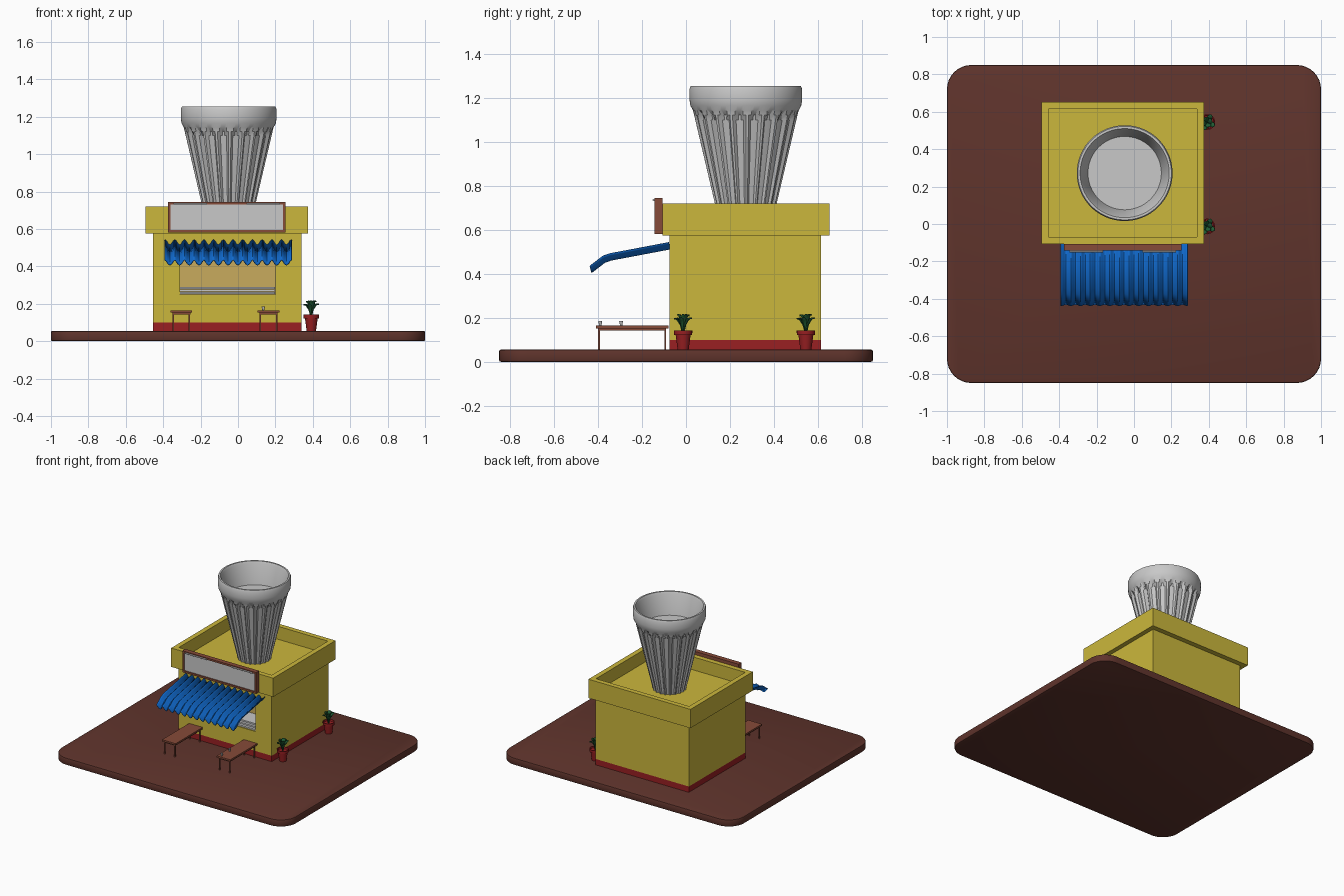
import bpy, bmesh, math
from mathutils import Matrix, Vector

if "Cube" in bpy.data.objects:
    bpy.data.objects.remove(bpy.data.objects["Cube"])


def material(name, r, g, b):
    m = bpy.data.materials.new(name)
    m.use_nodes = True
    m.diffuse_color = (r, g, b, 1)
    m.node_tree.nodes["Principled BSDF"].inputs["Base Color"].default_value = (r, g, b, 1)
    return m


YELLOW = material("yellow_plaster", .6, .475, .045)
TAN = material("tan_interior", .58, .41, .11)
EARTH = material("brown_ground", .115, .034, .025)
GREY = material("light_grey", .58, .58, .58)
BLUE = material("awning_blue", .005, .14, .6)
RED = material("dark_red", .32, .014, .016)
WOOD = material("wood_brown", .24, .07, .04)
GREEN = material("leaf_green", .015, .11, .035)


def finish(name, bm, *mats, smooth=None):
    bmesh.ops.recalc_face_normals(bm, faces=bm.faces)
    me = bpy.data.meshes.new(name)
    bm.to_mesh(me)
    bm.free()
    for m in mats:
        me.materials.append(m)
    ob = bpy.data.objects.new(name, me)
    bpy.context.collection.objects.link(ob)
    if smooth:
        bpy.ops.object.select_all(action='DESELECT')
        ob.select_set(True)
        bpy.context.view_layer.objects.active = ob
        bpy.ops.object.shade_smooth_by_angle(angle=math.radians(smooth))
    return ob


def box_mesh(x, y, z):
    bm = bmesh.new()
    bmesh.ops.create_cube(bm, size=1)
    for v in bm.verts:
        v.co = [lo + (c + .5) * (hi - lo) for c, (lo, hi) in zip(v.co, (x, y, z))]
    return bm


def box(name, x, y, z, mat):
    return finish(name, box_mesh(x, y, z), mat)


def facing(bm, direction):
    bm.normal_update()
    return max(bm.faces, key=lambda f: f.normal.dot(Vector(direction)))


def sink(bm, face, border, depth):
    """Inset a face, then push it straight inwards."""
    bmesh.ops.inset_region(bm, faces=[face], thickness=border, use_even_offset=True)
    shift = -face.normal * depth
    new = bmesh.ops.extrude_discrete_faces(bm, faces=[face])["faces"][0]
    bmesh.ops.translate(bm, verts=new.verts, vec=shift)
    return new


def lathe(name, rings, count, mat, centre, radius=None, smooth=35):
    """Join rings of (radius, z, tag) and cap both ends."""
    bm = bmesh.new()
    loops = []
    for ring in rings:
        loop = []
        for i in range(count):
            r = radius(ring, i) if radius else ring[0]
            a = math.tau * i / count
            loop.append(bm.verts.new((centre[0] + r * math.cos(a),
                                      centre[1] + r * math.sin(a), ring[1])))
        loops.append(loop)
    for a, b in zip(loops, loops[1:]):
        for i in range(count):
            j = (i + 1) % count
            bm.faces.new((a[i], a[j], b[j], b[i]))
    bm.faces.new(loops[0])
    bm.faces.new(loops[-1])
    return finish(name, bm, mat, smooth=smooth)


# Ground slab with rounded corners
bm = box_mesh((-1, 1), (-.85, .85), (0, .055))
corners = [e for e in bm.edges if abs(e.verts[0].co.z - e.verts[1].co.z) > .01]
bmesh.ops.bevel(bm, geom=corners, offset=.13, segments=8, profile=.5, affect='EDGES')
rims = [e for e in bm.edges if abs(e.verts[0].co.z - e.verts[1].co.z) < .001]
bmesh.ops.bevel(bm, geom=rims, offset=.008, segments=2, profile=.5, affect='EDGES')
finish("ground", bm, EARTH, smooth=35)

# Building with serving window
WX, WY = (-.455, .34), (-.075, .615)
box("plinth", WX, WY, (.055, .1), RED)
walls = box("walls", WX, WY, (.1, .58), YELLOW)
cutter = box("window_cutter", (-.31, .2), (-.2, .1), (.25, .51), YELLOW)
cutter.hide_render = True
cut = walls.modifiers.new("window", 'BOOLEAN')
cut.operation, cut.solver, cut.object = 'DIFFERENCE', 'EXACT', cutter
bpy.context.view_layer.objects.active = walls
bpy.ops.object.modifier_apply(modifier=cut.name)
bpy.data.objects.remove(cutter)
box("window_back", (-.31, .2), (.092, .1), (.25, .51), TAN)
for k in range(3):
    z = .252 + k * .014
    box(f"counter_step_{k}", (-.309, .199), (-.07 + k * .015, .09), (z, z + .011), GREY)

# Parapet with sunken roof
bm = box_mesh((-.495, .375), (-.107, .653), (.575, .72))
sink(bm, facing(bm, (0, 0, 1)), .038, .1)
finish("parapet", bm, YELLOW)

# Sign with framed panel and lamp tubes
bm = box_mesh((-.375, .255), (-.143, -.107), (.58, .745))
panel = sink(bm, facing(bm, (0, -1, 0)), .014, .008)
panel.material_index = 1
finish("sign", bm, WOOD, GREY)
for side, x in (("right", -.255), ("left", .135)):
    bm = bmesh.new()
    bmesh.ops.create_cone(bm, segments=10, radius1=.005, radius2=.005, depth=.18, cap_ends=True,
                          matrix=Matrix.Translation((x, -.147, .735)) @ Matrix.Rotation(math.pi / 2, 4, 'Y'))
    finish(f"sign_lamp_{side}", bm, GREY, smooth=35)

# Corrugated awning
bm = bmesh.new()
WAVES, STEPS = 13, 6
path = [(-.075, .53), (-.345, .479), (-.375, .468), (-.435, .422)]
rows = []
for y, z in path:
    rows.append([])
    for i in range(WAVES * STEPS + 1):
        t = i / (WAVES * STEPS)
        wave = .014 * math.cos(math.tau * WAVES * t)
        rows[-1].append(bm.verts.new((-.39 + .675 * t, y - wave * .25, z + wave)))
for a, b in zip(rows, rows[1:]):
    for i in range(WAVES * STEPS):
        bm.faces.new((a[i], a[i + 1], b[i + 1], b[i]))
awning = finish("awning", bm, BLUE, smooth=25)
awning.modifiers.new("thickness", 'SOLIDIFY').thickness = .005

# Giant fluted tumbler on the roof
FLUTES, SEG = 20, 6
cup_rings = [(.117, .62, 1), (.23, 1.1, 1), (.235, 1.122, 2), (.24, 1.142, 0),
             (.252, 1.165, 0), (.256, 1.19, 0), (.256, 1.24, 0), (.25, 1.255, 0),
             (.238, 1.255, 0), (.23, 1.24, 0), (.196, 1.09, 0)]


def fluted(ring, i):
    k = i % SEG
    grooved = (ring[2] == 1 and k > 1) or (ring[2] == 2 and k in (3, 4))
    return ring[0] * (.925 if grooved else 1)


lathe("roof_tumbler", cup_rings, FLUTES * SEG, GREY, (-.05, .272), fluted, 30)

# Benches
for side, x in (("right", -.303), ("left", .163)):
    box(f"bench_top_{side}", (x - .058, x + .058), (-.41, -.08), (.152, .165), WOOD)
    box(f"bench_apron_{side}", (x - .048, x + .048), (-.4, -.09), (.142, .152), WOOD)
    for sx in (-1, 1):
        for y in (-.396, -.094):
            cx = x + sx * .043
            box(f"bench_leg_{side}", (cx - .004, cx + .004), (y - .004, y + .004), (.055, .145), WOOD)

# Small glasses on the left bench
for n, y in enumerate((-.39, -.295)):
    lathe(f"small_glass_{n}", [(.005, .165), (.009, .186), (.007, .186), (.005, .17)],
          12, GREY, (.135, y))


def leaf(name, centre, angle, reach, height):
    bm = bmesh.new()
    rows = []
    for t, width in ((0, .004), (.35, .008), (.65, .015), (.88, .012), (1, .003)):
        r = reach * t ** 1.4
        z = .125 + height * math.sin(t * 1.7)
        rows.append([bm.verts.new((r, s * width, z + abs(s) * .005)) for s in (-1, 0, 1)])
    for a, b in zip(rows, rows[1:]):
        for i in range(2):
            bm.faces.new((a[i], a[i + 1], b[i + 1], b[i]))
    turn = Matrix.Translation((*centre, 0)) @ Matrix.Rotation(angle, 4, 'Z')
    bmesh.ops.transform(bm, matrix=turn, verts=bm.verts)
    ob = finish(name, bm, GREEN, smooth=60)
    ob.modifiers.new("thickness", 'SOLIDIFY').thickness = .003


# Potted plants beside the left wall
for place, y in (("front", -.013), ("back", .545)):
    centre = (.392, y)
    lathe(f"pot_{place}", [(.025, .055), (.034, .122), (.041, .122), (.042, .142),
                           (.036, .142), (.034, .13)], 20, RED, centre)
    for n in range(8):
        outer = n % 2
        leaf(f"leaf_{place}_{n}", centre, n * math.tau / 8 + .3,
             .045 if outer else .028, .07 if outer else .085)
